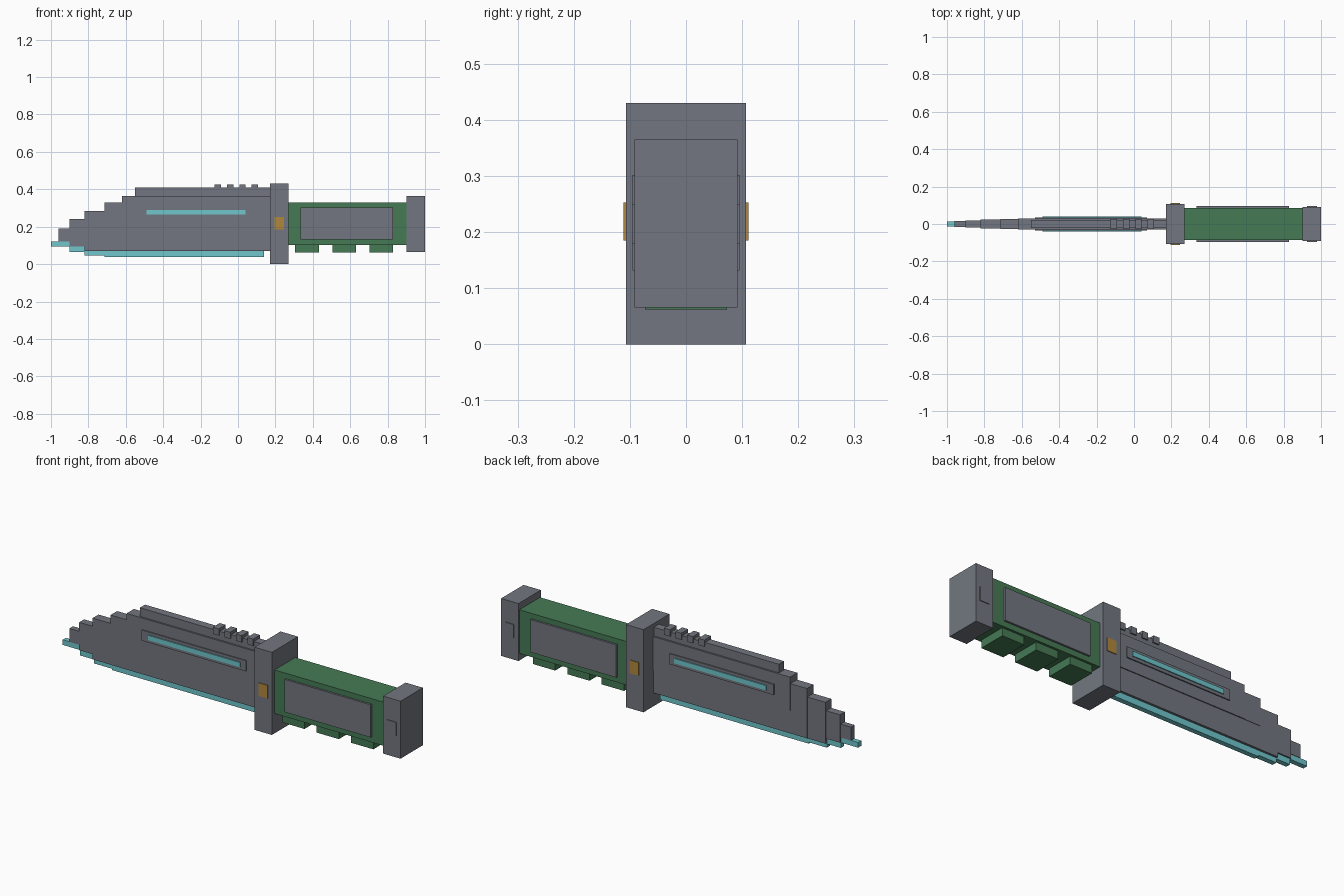
import bpy

cube = bpy.data.objects.get("Cube")
if cube:
    bpy.data.objects.remove(cube, do_unlink=True)


def material(name, rgb):
    mat = bpy.data.materials.new(name)
    mat.use_nodes = True
    mat.diffuse_color = (*rgb, 1)
    mat.node_tree.nodes["Principled BSDF"].inputs["Base Color"].default_value = (*rgb, 1)
    return mat


steel = material("steel grey", (0.17, 0.183, 0.214))
green = material("grip green", (0.061, 0.195, 0.091))
cyan = material("glowing cyan", (0.162, 0.565, 0.604))
gold = material("brass", (0.434, 0.246, 0.045))


def box(name, x0, x1, z0, z1, half_y, mat, y=0):
    """Box spanning the given x and z ranges, half_y either side of y."""
    bpy.ops.mesh.primitive_cube_add(size=1, location=((x0 + x1) / 2, y, (z0 + z1) / 2))
    ob = bpy.context.object
    ob.name = name
    ob.scale = (x1 - x0, 2 * half_y, z1 - z0)
    bpy.ops.object.transform_apply(location=False, rotation=False, scale=True)
    ob.data.materials.append(mat)
    return ob


def side_plates(name, x0, x1, z0, z1, inner, outer, mat):
    """Matching thin plates on both flat sides."""
    for side, s in (("right", -1), ("left", 1)):
        box(f"{name}_{side}", x0, x1, z0, z1, (outer - inner) / 2, mat, s * (outer + inner) / 2)


# Blade body, lower bevel and spine
box("blade_body", -0.62, 0.18, 0.19, 0.365, 0.03, steel)
box("blade_bevel", -0.715, 0.18, 0.07, 0.19, 0.025, steel)
box("blade_spine", -0.55, 0.18, 0.365, 0.41, 0.021, steel)

# Stepped point
steps = [(-0.715, -0.62, 0.19, 0.33, 0.027), (-0.82, -0.715, 0.07, 0.285, 0.024),
         (-0.9, -0.82, 0.095, 0.24, 0.02), (-0.96, -0.9, 0.12, 0.19, 0.015)]
for i, (x0, x1, z0, z1, w) in enumerate(steps):
    box(f"blade_step_{i + 1}", x0, x1, z0, z1, w, steel)

# Glowing cutting edge
edges = [(-0.715, 0.14, 0.038, 0.07), (-0.82, -0.715, 0.045, 0.07),
         (-0.9, -0.82, 0.065, 0.095), (-1.0, -0.9, 0.093, 0.12)]
for i, (x0, x1, z0, z1) in enumerate(edges):
    box(f"cutting_edge_{i + 1}", x0, x1, z0, z1, 0.013, cyan)

# Side channels with glowing strips
side_plates("channel", -0.53, 0.07, 0.25, 0.305, 0.028, 0.036, steel)
side_plates("glow_strip", -0.49, 0.04, 0.265, 0.29, 0.034, 0.041, cyan)

# Notched ridges on the spine
for i in range(4):
    x = -0.108 + i * 0.066
    box(f"spine_ridge_{i + 1}", x - 0.017, x + 0.017, 0.39, 0.425, 0.028, steel)

# Guard with brass studs
box("guard", 0.17, 0.27, 0, 0.43, 0.107, steel)
side_plates("guard_stud", 0.195, 0.247, 0.185, 0.253, 0.103, 0.111, gold)

# Grip, side panels and finger ridges
box("grip", 0.27, 0.9, 0.103, 0.33, 0.085, green)
side_plates("grip_panel", 0.335, 0.83, 0.132, 0.302, 0.083, 0.095, steel)
for i, x in enumerate((0.37, 0.568, 0.766)):
    box(f"finger_ridge_{i + 1}", x - 0.064, x + 0.064, 0.062, 0.106, 0.073, green)

# Pommel with raised plates
box("pommel", 0.9, 1.0, 0.066, 0.365, 0.092, steel)
side_plates("pommel_plate", 0.925, 0.978, 0.18, 0.25, 0.09, 0.096, steel)
